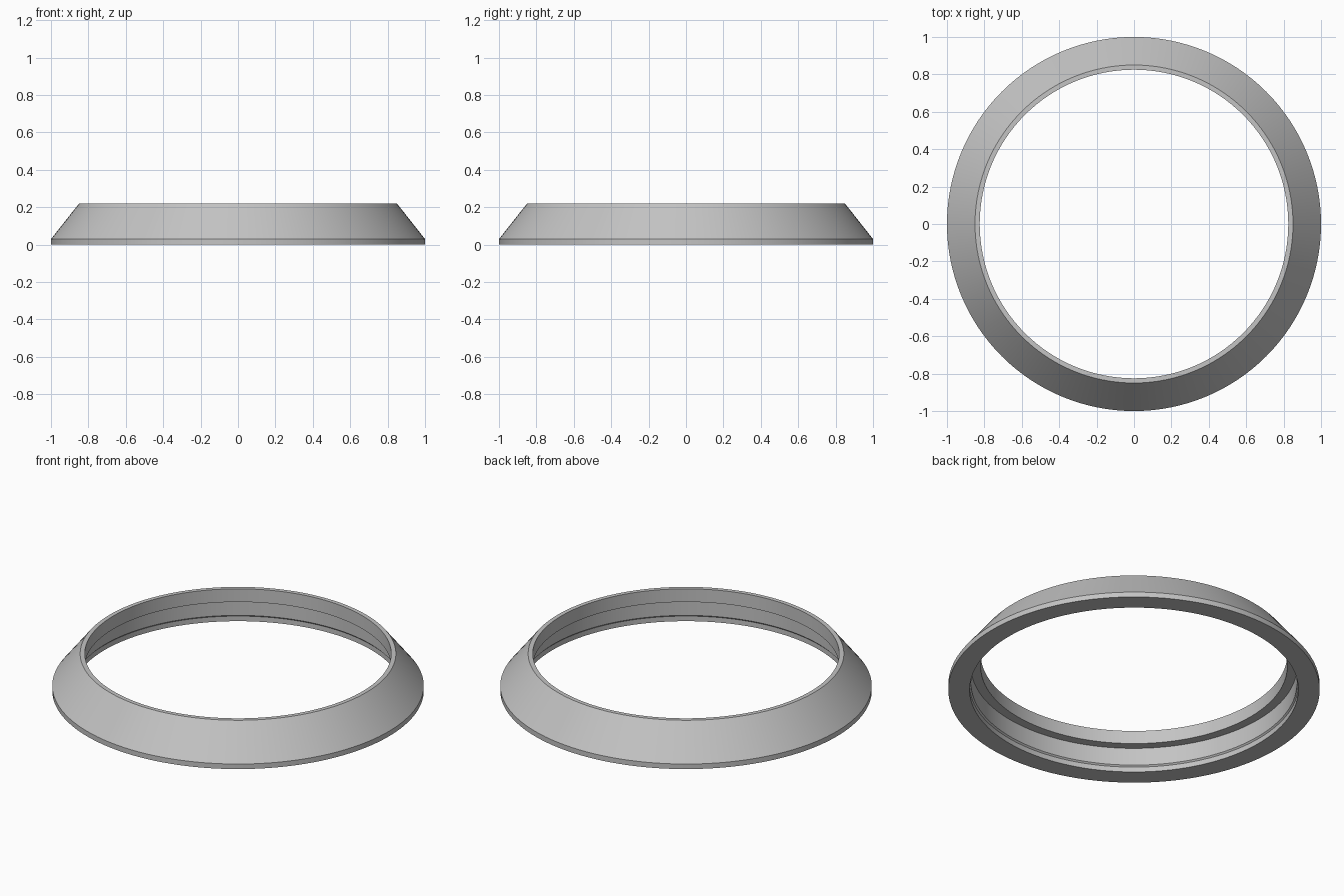
import bpy, bmesh, math
from mathutils import Vector

cube = bpy.data.objects.get("Cube")
if cube:
    bpy.data.objects.remove(cube, do_unlink=True)

SEGMENTS = 128

# Ring cross-section as (radius, height), closed loop
PROFILE = [
    (0.885, 0), (1, 0), (1, 0.03),           # base and outer rim
    (0.85, 0.22), (0.825, 0.22),             # sloped side and top lip
    (0.825, 0.142), (0.877, 0.142),          # inner collar and its ledge
    (0.877, 0.038), (0.885, 0.03),           # recessed wall and lower lip
]


def make_material(name, value):
    mat = bpy.data.materials.new(name)
    mat.use_nodes = True
    color = (value, value, value, 1)
    mat.diffuse_color = color
    mat.node_tree.nodes["Principled BSDF"].inputs["Base Color"].default_value = color
    return mat


def lathe(name, profile, mat):
    """Revolve a closed profile around the z axis."""
    bm = bmesh.new()
    verts = [bm.verts.new((r, 0, z)) for r, z in profile]
    edges = [bm.edges.new((v, verts[(i + 1) % len(verts)])) for i, v in enumerate(verts)]
    bmesh.ops.spin(bm, geom=verts + edges, cent=Vector(), axis=Vector((0, 0, 1)),
                   angle=math.tau, steps=SEGMENTS, use_duplicate=False)
    bmesh.ops.remove_doubles(bm, verts=bm.verts, dist=0.0005)
    bmesh.ops.recalc_face_normals(bm, faces=bm.faces)
    mesh = bpy.data.meshes.new(name)
    bm.to_mesh(mesh)
    bm.free()
    mesh.materials.append(mat)
    obj = bpy.data.objects.new(name, mesh)
    bpy.context.collection.objects.link(obj)
    return obj


# Tapered trim ring
ring = lathe("tapered_ring", PROFILE, make_material("light_grey", 0.55))
bpy.ops.object.select_all(action='DESELECT')
ring.select_set(True)
bpy.context.view_layer.objects.active = ring
bpy.ops.object.shade_smooth_by_angle(angle=math.radians(25))
